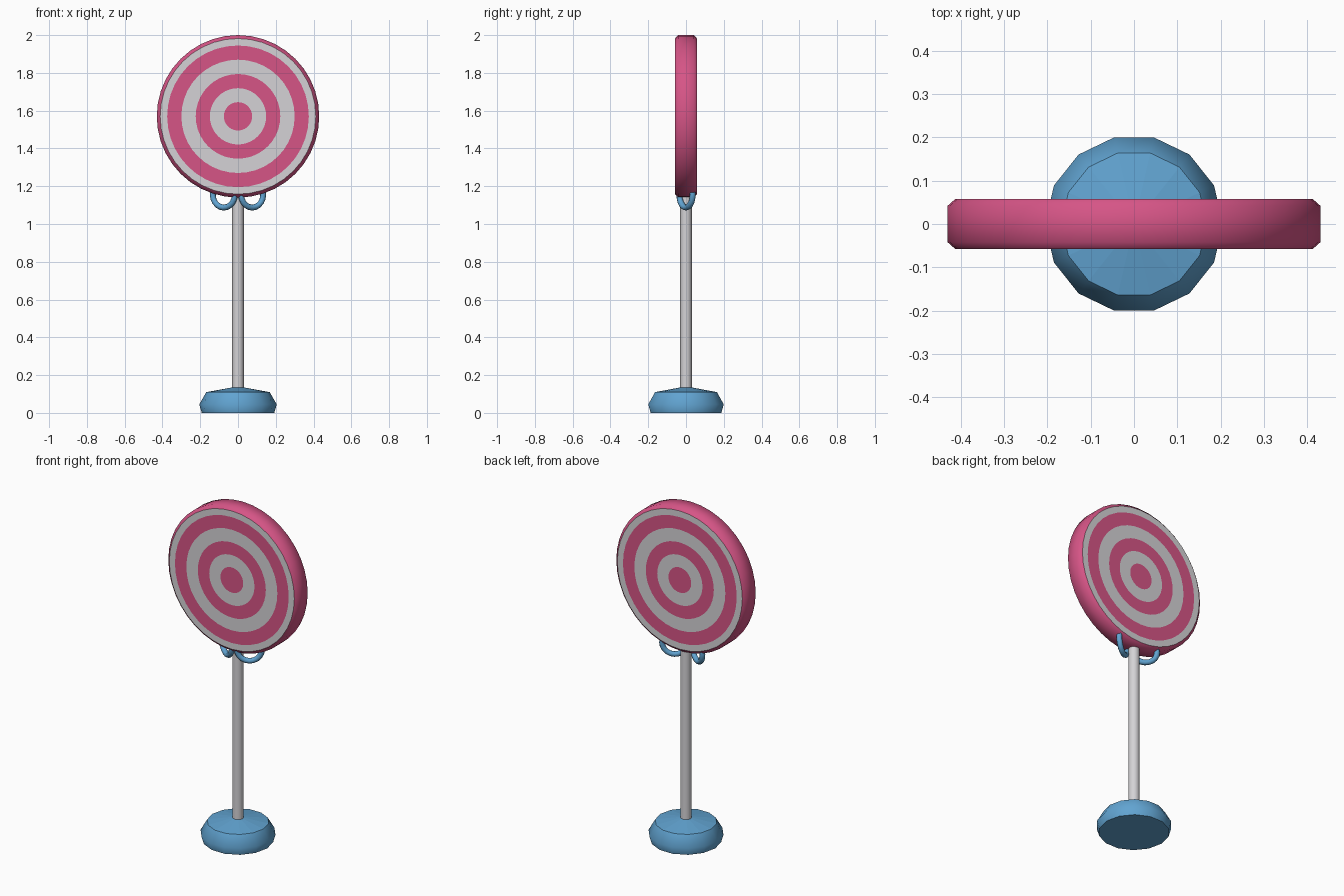
import bpy, bmesh, math
from mathutils import Matrix

if "Cube" in bpy.data.objects:
    bpy.data.objects.remove(bpy.data.objects["Cube"])


def material(name, rgb):
    m = bpy.data.materials.new(name)
    m.diffuse_color = (*rgb, 1)
    m.use_nodes = True
    m.node_tree.nodes["Principled BSDF"].inputs["Base Color"].default_value = m.diffuse_color
    return m


PINK = material("candy pink", (0.67, 0.09, 0.24))
WHITE = material("off white", (0.66, 0.65, 0.67))
BLUE = material("soft blue", (0.12, 0.37, 0.64))


def lathe(name, profile, sides, mats, matrix=Matrix(), phase=0.0, band_mats=None):
    """Revolve (radius, height) points round z; flat caps, smooth sides."""
    bm = bmesh.new()
    rings = []
    for r, h in profile:
        if r == 0:
            rings.append([bm.verts.new((0, 0, h))] * sides)
        else:
            rings.append([bm.verts.new((r * math.cos(phase + math.tau * i / sides),
                                        r * math.sin(phase + math.tau * i / sides), h))
                          for i in range(sides)])
    for b, (lo, hi) in enumerate(zip(rings, rings[1:])):
        for i in range(sides):
            j = (i + 1) % sides
            f = bm.faces.new(list(dict.fromkeys((lo[i], lo[j], hi[j], hi[i]))))
            f.material_index = band_mats[b] if band_mats else 0
    bmesh.ops.recalc_face_normals(bm, faces=bm.faces)
    for f in bm.faces:
        f.smooth = abs(f.normal.z) < 0.85
    bm.transform(matrix)
    me = bpy.data.meshes.new(name)
    bm.to_mesh(me)
    bm.free()
    for m in mats:
        me.materials.append(m)
    ob = bpy.data.objects.new(name, me)
    bpy.context.collection.objects.link(ob)
    return ob


# Base foot and stem
lathe("base", [(0, 0), (0.192, 0), (0.205, 0.045), (0.168, 0.11), (0.03, 0.135), (0, 0.135)],
      14, [BLUE], phase=math.pi / 2 - math.pi / 14)
lathe("stem", [(0, 0.12), (0.031, 0.12), (0.031, 1.155), (0, 1.155)], 12, [WHITE])

# Candy disc: concentric rings on both faces, pink chamfered rim
radii = [0, 0.075, 0.149, 0.224, 0.3, 0.375, 0.412]
half = 0.058
profile = ([(r, -half) for r in radii] + [(0.43, -0.042), (0.43, 0.042)]
           + [(r, half) for r in reversed(radii)])
bands = [0, 1, 0, 1, 0, 1]
lathe("candy_disc", profile, 40, [PINK, WHITE],
      Matrix.Translation((0, 0, 1.57)) @ Matrix.Rotation(math.pi / 2, 4, 'X'),
      band_mats=bands + [0, 0, 0] + bands[::-1])

# Ribbon bow: two rings, outer ends swept back
for side, label in ((-1, "left"), (1, "right")):
    bpy.ops.mesh.primitive_torus_add(
        major_radius=0.068, minor_radius=0.016, major_segments=20, minor_segments=8,
        location=(side * 0.075, 0, 1.155),
        rotation=(math.pi / 2, 0, side * math.radians(31)))
    ob = bpy.context.object
    ob.name = "bow_loop_" + label
    ob.data.materials.append(BLUE)
    bpy.ops.object.shade_smooth()
